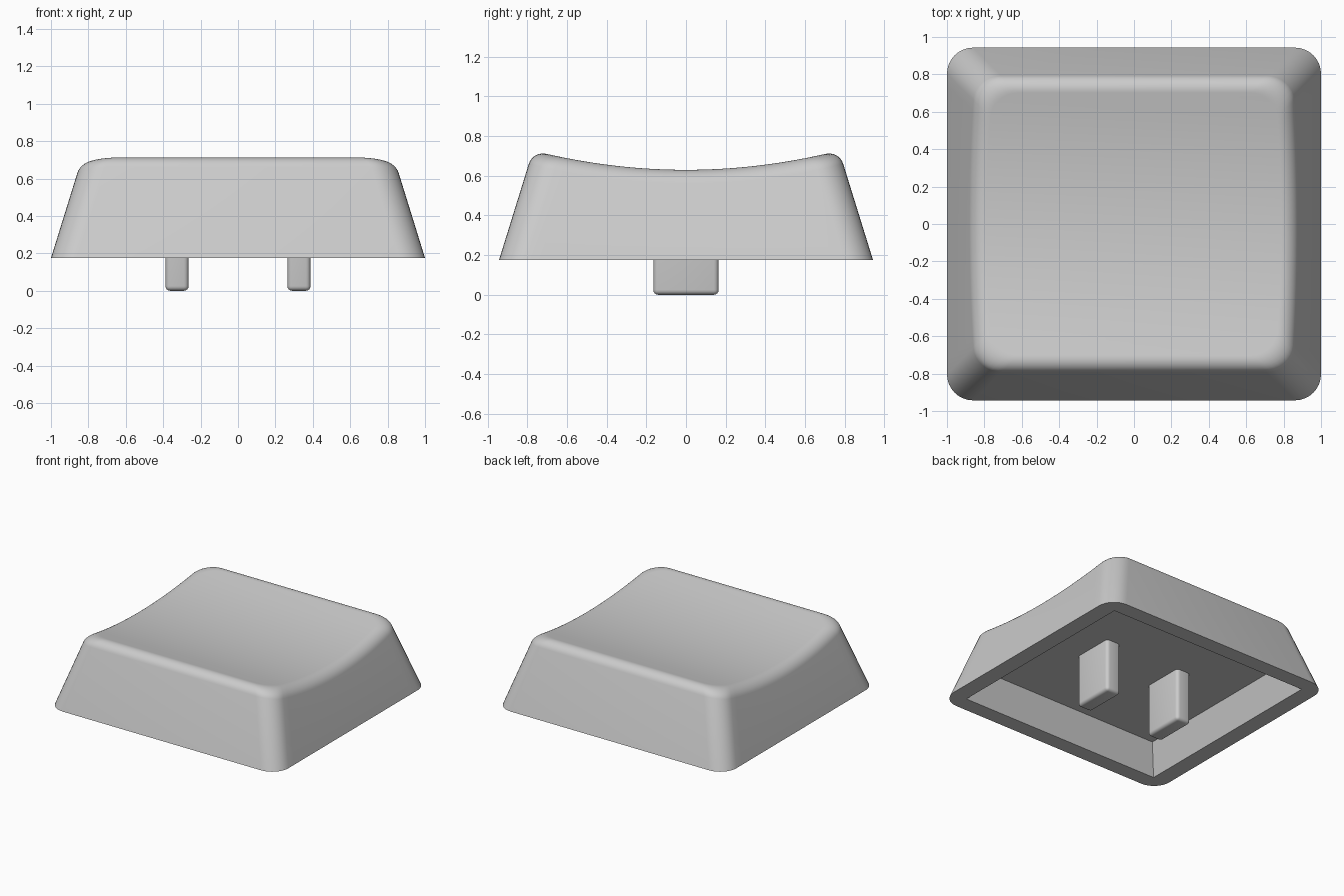
import bpy, bmesh, math

if "Cube" in bpy.data.objects:
    bpy.data.objects.remove(bpy.data.objects["Cube"])

HX, HY, R = 1.0, 0.943, 0.14      # base half sizes and corner radius
Z0, DRAFT, T = 0.175, 0.31, 0.07  # skirt height, wall draft, fillet length
ARC, SIDE, FIL = 8, 24, 8         # segments

grey = bpy.data.materials.new("grey plastic")
grey.diffuse_color = (0.6, 0.6, 0.6, 1)
grey.use_nodes = True
grey.node_tree.nodes["Principled BSDF"].inputs["Base Color"].default_value = grey.diffuse_color


def dish(y):
    """Height of the cylindrical finger dish."""
    return 0.63 + 0.163 * y * y


def outline(k, d):
    """Point k on the right half of the rounded outline, inset by d."""
    cx, cy = HX - R - d, HY - R - d
    if k <= ARC:
        a = -math.pi / 2 * (1 - k / ARC)
        return cx + R * math.cos(a), -cy + R * math.sin(a)
    if k < ARC + SIDE:
        return HX - d, cy * (2 * (k - ARC) / SIDE - 1)
    a = math.pi / 2 * (k - ARC - SIDE) / ARC
    return cx + R * math.cos(a), cy + R * math.sin(a)


def column(k):
    """Points from the skirt up the wall and round the top fillet."""
    d = 0.15
    for _ in range(8):
        d = DRAFT * (dish(outline(k, d)[1]) - Z0)
    z = Z0 + d / DRAFT
    drop = T / math.hypot(1, DRAFT)
    low = (*outline(k, d - DRAFT * drop), z - drop)
    edge = (*outline(k, d), z)
    inner = outline(k, d + T)
    top = (*inner, dish(inner[1]))
    pts = [(*outline(k, 0), Z0)]
    for j in range(FIL + 1):
        t = j / FIL
        w = ((1 - t) ** 2, 2 * t * (1 - t) * 0.75, t * t)
        pts.append(tuple(sum(wi * p[c] for wi, p in zip(w, (low, edge, top))) / sum(w)
                         for c in range(3)))
    return pts


def finish(bm, name):
    bmesh.ops.recalc_face_normals(bm, faces=bm.faces)
    me = bpy.data.meshes.new(name)
    bm.to_mesh(me)
    bm.free()
    me.materials.append(grey)
    ob = bpy.data.objects.new(name, me)
    bpy.context.collection.objects.link(ob)
    bpy.ops.object.select_all(action='DESELECT')
    ob.select_set(True)
    bpy.context.view_layer.objects.active = ob
    bpy.ops.object.shade_smooth_by_angle(angle=math.radians(30))
    return ob


# Cap shell: drafted walls and fillet
bm = bmesh.new()
right = [column(k) for k in range(2 * ARC + SIDE + 1)]
left = [[(-x, y, z) for x, y, z in col] for col in reversed(right)]
cols = [[bm.verts.new(p) for p in col] for col in right + left]
n, half = len(cols), len(right)
for i in range(n):
    a, b = cols[i], cols[(i + 1) % n]
    for j in range(len(a) - 1):
        bm.faces.new((a[j], b[j], b[j + 1], a[j + 1]))

# Dished top, in strips across x
for i in range(half - 1):
    bm.faces.new((cols[i][-1], cols[i + 1][-1], cols[n - 2 - i][-1], cols[n - 1 - i][-1]))

# Underside: rim, hollow walls and ceiling
signs = [(1, -1), (1, 1), (-1, 1), (-1, -1)]
rim = {s: bm.verts.new((s[0] * 0.87, s[1] * 0.82, Z0)) for s in signs}
ceil = {s: bm.verts.new((s[0] * 0.80, s[1] * 0.75, 0.41)) for s in signs}


def corner(v):
    return rim[(1 if v.co.x > 0 else -1, 1 if v.co.y > 1e-5 else -1)]


for i in range(n):
    a, b = cols[i][0], cols[(i + 1) % n][0]
    ca, cb = corner(a), corner(b)
    bm.faces.new((b, a, ca) if ca is cb else (b, a, ca, cb))
for s, t in zip(signs, signs[1:] + signs[:1]):
    bm.faces.new((rim[s], rim[t], ceil[t], ceil[s]))
bm.faces.new([ceil[s] for s in signs])
finish(bm, "key_cap")

# Two rounded stems below the ceiling
for name, side in (("left_stem", -1), ("right_stem", 1)):
    bm = bmesh.new()
    bmesh.ops.create_cube(bm, size=1)
    for v in bm.verts:
        v.co = (side * 0.326 + v.co.x * 0.124, v.co.y * 0.33, (v.co.z + 0.5) * 0.41)
    edges = [e for e in bm.edges if min(v.co.z for v in e.verts) < 0.01]
    bmesh.ops.bevel(bm, geom=edges, offset=0.025, segments=4, profile=0.5, affect='EDGES')
    finish(bm, name)
